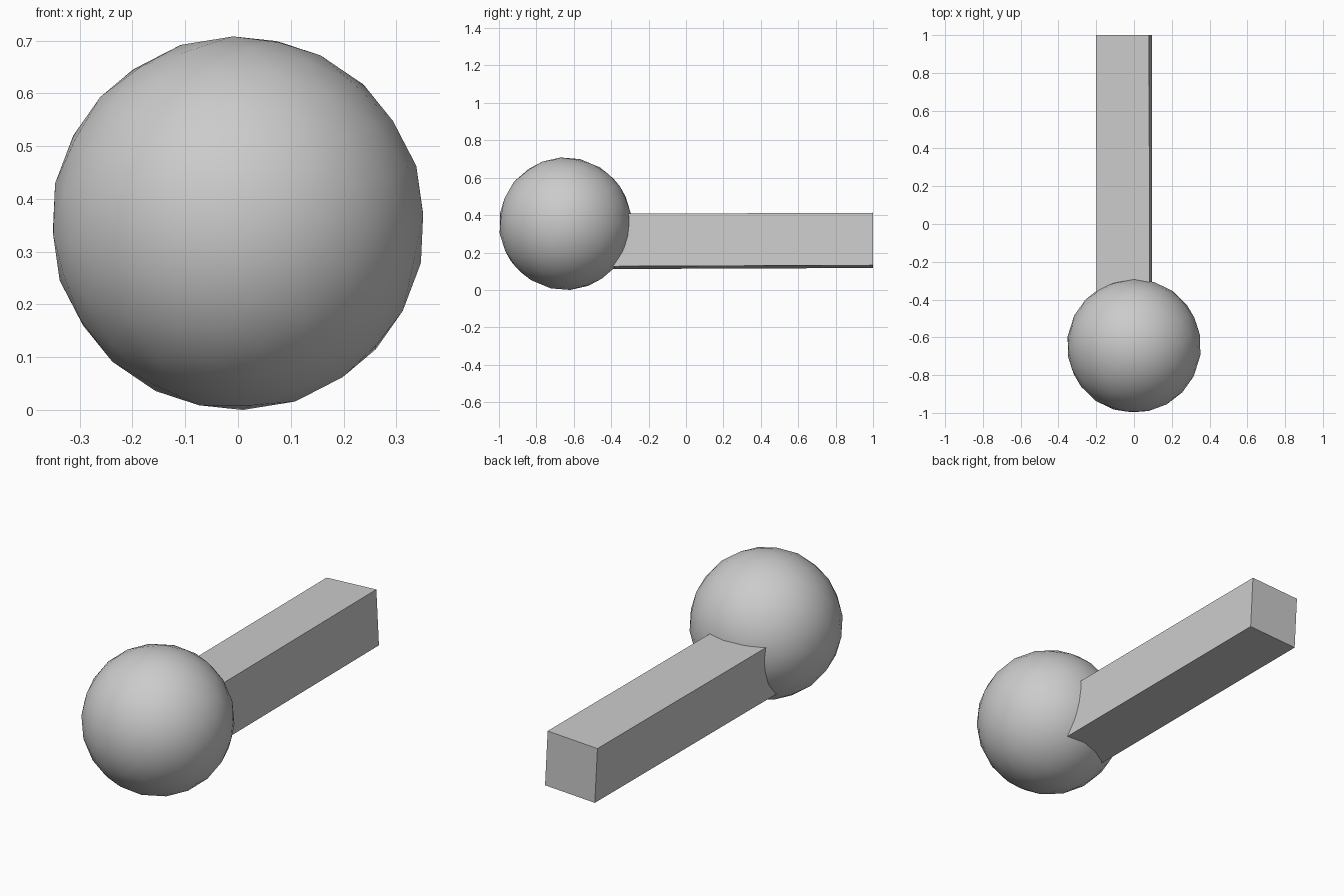
import bpy, bmesh
from math import radians
from mathutils import Matrix, Vector

if "Cube" in bpy.data.objects:
    bpy.data.objects.remove(bpy.data.objects["Cube"])

# Ball: coarse, smooth-shaded sphere
bpy.ops.mesh.primitive_ico_sphere_add(subdivisions=3, radius=0.355,
                                      location=(0, -0.645, 0.354),
                                      rotation=(radians(12), radians(9), radians(20)))
ball = bpy.context.object
ball.name = "ball"
bpy.ops.object.shade_smooth()

# Handle: square bar, slightly rolled about its length, sunk into the ball
SIDE, FRONT, BACK = 0.281, -0.5, 1.0
bm = bmesh.new()
bmesh.ops.create_cube(bm, size=1)
bmesh.ops.scale(bm, vec=(SIDE, BACK - FRONT, SIDE), verts=bm.verts)
bmesh.ops.rotate(bm, cent=(0, 0, 0), matrix=Matrix.Rotation(radians(-3), 3, 'Y'), verts=bm.verts)
bmesh.ops.translate(bm, vec=(-0.052, (FRONT + BACK) / 2, 0.262), verts=bm.verts)
# Slight rise and drift toward the back end
for v in bm.verts:
    side = 1 if v.co.y > 0.5 else -1
    v.co += Vector((-0.001, 0, 0.003)) * side
mesh = bpy.data.meshes.new("handle")
bm.to_mesh(mesh)
bm.free()
bpy.context.collection.objects.link(bpy.data.objects.new("handle", mesh))
